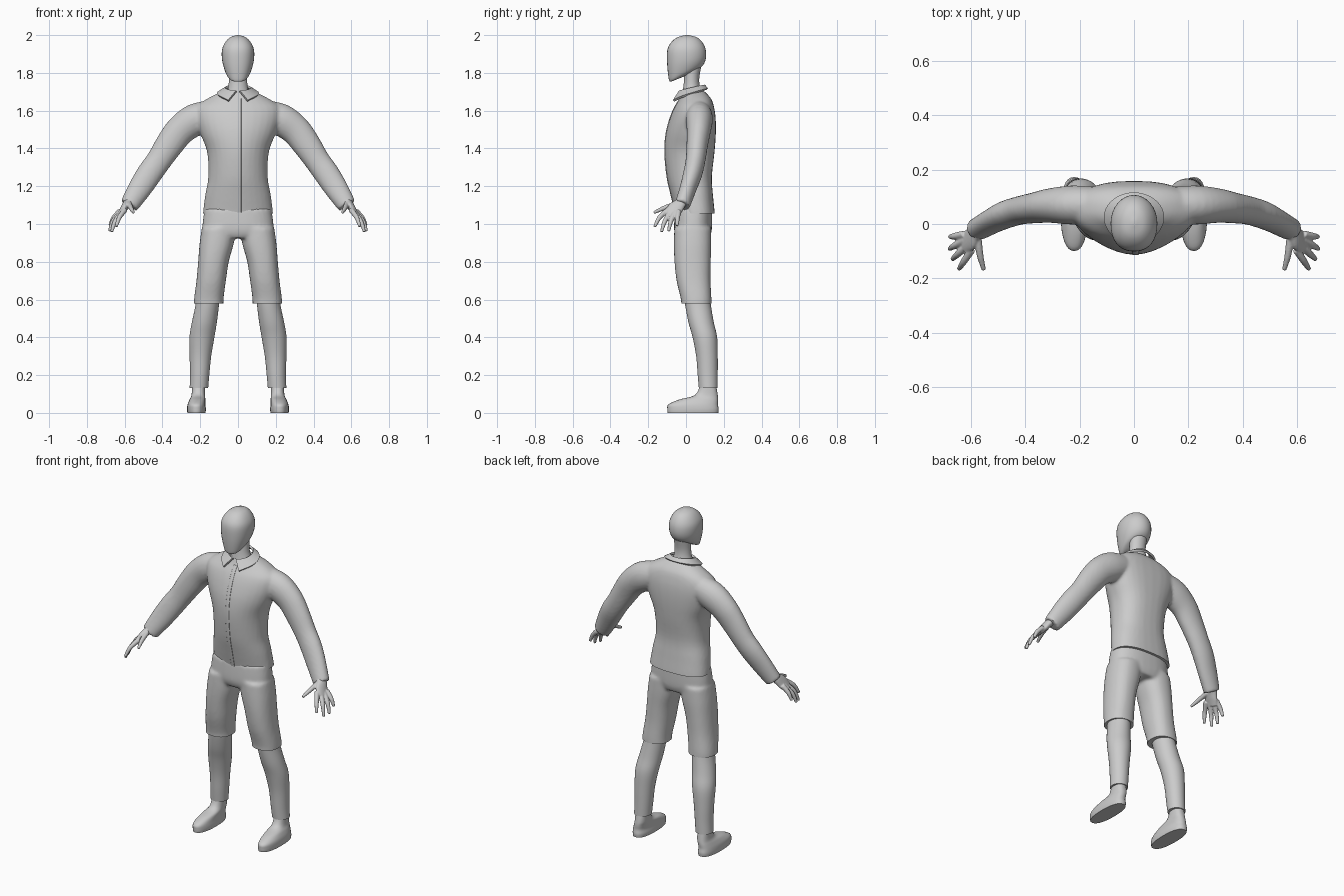
import bpy, bmesh, math
from mathutils import Vector

if "Cube" in bpy.data.objects:
    bpy.data.objects.remove(bpy.data.objects["Cube"])

grey = bpy.data.materials.new("light_grey")
grey.use_nodes = True
grey.diffuse_color = (0.6, 0.6, 0.6, 1)
grey.node_tree.nodes["Principled BSDF"].inputs["Base Color"].default_value = grey.diffuse_color


def smooth_rings(rings, steps=4):
    """Catmull-Rom interpolation through ring tuples."""
    out = []
    for i in range(len(rings) - 1):
        a, b, c, d = (rings[max(0, min(len(rings) - 1, i + k))] for k in (-1, 0, 1, 2))
        for s in range(steps):
            t = s / steps
            out.append([q + t * (r - p) / 2 + t * t * (2 * p - 5 * q + 4 * r - s2) / 2
                        + t ** 3 * (3 * q - p - 3 * r + s2) / 2
                        for p, q, r, s2 in zip(a, b, c, d)])
    return out + [list(rings[-1])]


def loft(bm, rings, side=1, along=False, front=2, back=2, segs=32):
    """Closed skin over rings (x, y, z, rx, ry, tilt); along turns rings square to the path."""
    rings = smooth_rings([tuple(r) + (0,) * (6 - len(r)) for r in rings])
    centres = [Vector(r[:3]) for r in rings]
    loops = []
    for i, (x, y, z, rx, ry, tilt) in enumerate(rings):
        u, v = Vector((1, 0, 0)), Vector((0, 1, tilt))
        if along:
            t = (centres[min(i + 1, len(rings) - 1)] - centres[max(i - 1, 0)]).normalized()
            v = (Vector((0, 1, 0)) - t * t.y).normalized()
            u = v.cross(t)
        loop = []
        for k in range(segs):
            a = 2 * math.pi * k / segs
            c, s = math.cos(a), math.sin(a)
            e = 2 / (back if s > 0 else front)
            p = centres[i] + u * rx * math.copysign(abs(c) ** e, c) \
                + v * ry * math.copysign(abs(s) ** e, s)
            loop.append(bm.verts.new((p.x * side, p.y, p.z)))
        loops.append(loop)
    for lo, hi in zip(loops, loops[1:]):
        for k in range(segs):
            n = (k + 1) % segs
            bm.faces.new((lo[k], lo[n], hi[n], hi[k]))
    bm.faces.new(loops[0][::-1])
    bm.faces.new(loops[-1])


def finish(name, bm, voxel=0, relax=4, cut=None, thick=0):
    """Make the object; voxel fuses overlapping parts, cut trims a clean hem."""
    bmesh.ops.recalc_face_normals(bm, faces=bm.faces)
    mesh = bpy.data.meshes.new(name)
    bm.to_mesh(mesh)
    bm.free()
    ob = bpy.data.objects.new(name, mesh)
    bpy.context.collection.objects.link(ob)
    mesh.materials.append(grey)
    bpy.ops.object.select_all(action='DESELECT')
    ob.select_set(True)
    bpy.context.view_layer.objects.active = ob
    if voxel:
        m = ob.modifiers.new("fuse", 'REMESH')
        m.mode, m.voxel_size = 'VOXEL', voxel
        m = ob.modifiers.new("relax", 'SMOOTH')
        m.iterations = relax
    if thick:
        m = ob.modifiers.new("thickness", 'SOLIDIFY')
        m.thickness, m.offset = thick, 0
    if ob.modifiers:
        bpy.ops.object.convert(target='MESH')
    if cut:
        b = bmesh.new()
        b.from_mesh(ob.data)
        r = bmesh.ops.bisect_plane(b, geom=b.verts[:] + b.edges[:] + b.faces[:],
                                   plane_co=(0, 0, cut), plane_no=(0, 0, 1), clear_inner=True)
        rim = [e for e in r["geom_cut"] if isinstance(e, bmesh.types.BMEdge)]
        bmesh.ops.holes_fill(b, edges=rim)
        b.to_mesh(ob.data)
        b.free()
    bpy.ops.object.shade_smooth_by_angle(angle=math.radians(45))
    return ob


# Head and neck
bm = bmesh.new()
loft(bm, [(0, -.043, 1.768, .028, .03, .4), (0, -.034, 1.775, .046, .052, .4),
          (0, -.006, 1.805, .066, .087, .3), (0, .002, 1.86, .083, .102, .1),
          (0, .003, 1.92, .085, .102), (0, .004, 1.96, .069, .084),
          (0, .006, 1.988, .042, .052), (0, .006, 2, .006, .008)], front=2.3)
finish("head", bm)
bm = bmesh.new()
loft(bm, [(0, .035, 1.66, .075, .06), (0, .03, 1.72, .053, .045),
          (0, .03, 1.77, .048, .04), (0, .035, 1.83, .05, .045)])
finish("neck", bm)

# Jacket: torso and sleeves fused
torso = [(0, .05, 1.02, .185, .104), (0, .047, 1.06, .185, .105), (0, .032, 1.15, .174, .111),
         (0, .018, 1.25, .157, .119), (0, .019, 1.38, .163, .132),
         (0, .026, 1.48, .2, .132), (0, .036, 1.56, .225, .121), (0, .044, 1.62, .22, .104),
         (0, .05, 1.665, .16, .082), (0, .04, 1.705, .08, .055)]
sleeve = [(.13, .07, 1.585, .072, .065), (.225, .07, 1.553, .085, .072),
          (.303, .068, 1.498, .08, .064), (.36, .06, 1.425, .075, .057),
          (.42, .05, 1.335, .067, .052), (.47, .035, 1.265, .067, .05),
          (.522, .01, 1.185, .062, .044), (.577, -.02, 1.098, .05, .041)]
bm = bmesh.new()
loft(bm, torso, front=1.9, back=2.6)
for side in (1, -1):
    loft(bm, sleeve, side, along=True)
finish("jacket", bm, voxel=.009, cut=1.055)

# Button strip down the chest
bm = bmesh.new()
loft(bm, [(.006, y - ry + .004, z, .012, .006) for _, y, z, _, ry in torso[1:-1]], front=4, segs=16)
finish("button_strip", bm)

# Folded collar, open at the front
bm = bmesh.new()
rows = []
for i in range(41):
    t = i / 20 - 1
    a, b = math.radians(172) * t, math.radians(152) * t
    ya, yb = .031 + .064 * math.cos(a), .026 + .086 * math.cos(b)
    rows.append((bm.verts.new((.065 * math.sin(a), ya, 1.718 + .24 * (ya - .03))),
                 bm.verts.new((.108 * math.sin(b), yb - .015 * t ** 8,
                               1.69 + .3 * (yb - .03) - .014 * t ** 8))))
for (a, b), (c, d) in zip(rows, rows[1:]):
    bm.faces.new((a, b, d, c))
finish("collar", bm, thick=.012)

# Shorts: hips and two legs fused
bm = bmesh.new()
loft(bm, [(0, .038, .925, .15, .085), (0, .037, .97, .188, .1), (0, .04, 1.08, .177, .098)], front=2.4, back=2.4)
for side in (1, -1):
    loft(bm, [(.155, .055, .55, .079, .08), (.155, .054, .6, .078, .081), (.142, .04, .7, .078, .09),
              (.13, .035, .8, .081, .096), (.114, .035, .89, .09, .099),
              (.1, .036, .98, .092, .098)], side, front=2.3, back=2.3)
finish("shorts", bm, voxel=.009, relax=6, cut=.578)

# Hands: fingers run from knuckle to tip
fingers = [((.598, -.095, 1.075), (.628, -.14, 1.035), (.645, -.166, .985)),
           ((.612, -.078, 1.065), (.65, -.112, 1.015), (.669, -.13, .958)),
           ((.622, -.058, 1.062), (.661, -.08, 1.015), (.68, -.092, .962)),
           ((.625, -.038, 1.068), (.661, -.045, 1.03), (.679, -.047, .99)),
           ((.575, -.055, 1.105), (.567, -.115, 1.085), (.553, -.17, 1.06))]
for side, label in ((1, "left"), (-1, "right")):
    bm = bmesh.new()
    loft(bm, [(.555, -.012, 1.14, .026, .032), (.585, -.03, 1.11, .022, .032),
              (.605, -.058, 1.08, .019, .042), (.625, -.075, 1.05, .014, .036)],
         side, along=True, segs=20)
    for path in fingers:
        loft(bm, [p + (r, r) for p, r in zip(path, (.0145, .0125, .008))], side, along=True, segs=12)
    finish(label + "_hand", bm, voxel=.004, relax=3)

    # Trouser leg below the shorts
    bm = bmesh.new()
    loft(bm, [(.207, .118, .132, .049, .05), (.203, .115, .2, .051, .053), (.199, .111, .3, .057, .057),
              (.191, .1, .4, .066, .065), (.178, .08, .48, .066, .067),
              (.163, .064, .57, .062, .068), (.155, .055, .65, .06, .068)], side)
    finish(label + "_trouser_leg", bm)

    # Shoe
    bm = bmesh.new()
    loft(bm, [(.22, .037, 0, .048, .134), (.22, .037, .02, .05, .136), (.22, .038, .045, .047, .131),
              (.215, .066, .07, .042, .104), (.21, .108, .095, .036, .06),
              (.209, .117, .15, .034, .042)], side, front=2.3, back=2.5)
    finish(label + "_shoe", bm)
